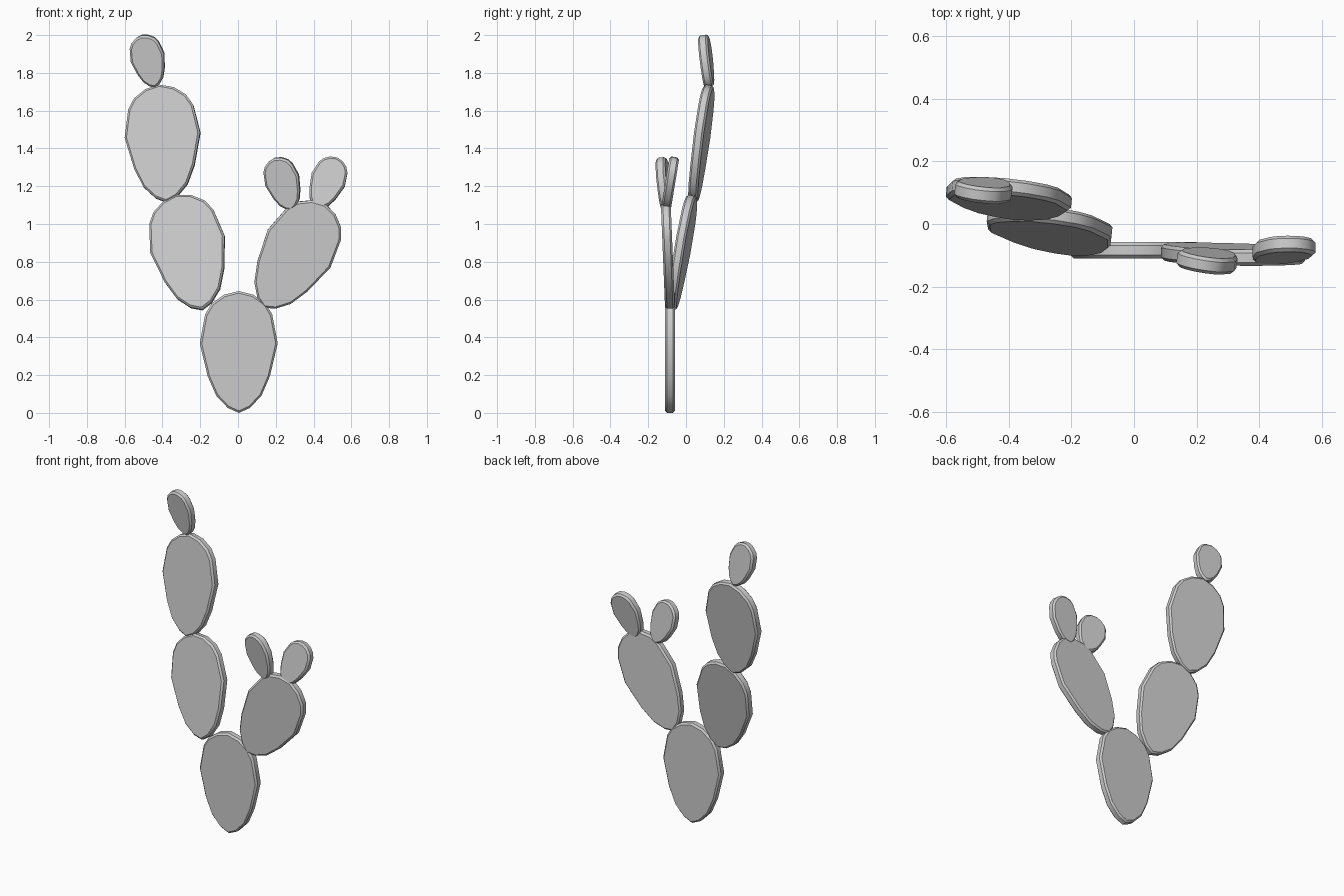
import bpy, bmesh, math
from mathutils import Vector

if "Cube" in bpy.data.objects:
    bpy.data.objects.remove(bpy.data.objects["Cube"])

# egg half-outline: (position along the pad, half width), as fractions of pad length
HALF = [(0.04, 0.09), (0.14, 0.185), (0.30, 0.255), (0.57, 0.32),
        (0.81, 0.275), (0.90, 0.22), (0.97, 0.12)]
OUTLINE = [(0, 0)] + HALF + [(1, 0)] + [(t, -w) for t, w in reversed(HALF)]


def pad(name, tip, top, yaw=0.0, width=1.0, thick=0.052):
    """Flat egg-shaped pad from tip to top; yaw is the slope dy/dx of its plane."""
    tip, top = Vector(tip), Vector(top)
    d = top - tip
    n = Vector((yaw, -1, (d.y - yaw * d.x) / d.z)).normalized()
    u = d.normalized()
    s = u.cross(n).normalized()
    length, rim = d.length, 0.011
    bm = bmesh.new()
    rings = []
    # front face ring, two full-size rim rings, back face ring
    for depth, inset in ((0.5, rim), (0.3, 0), (-0.3, 0), (-0.5, rim)):
        k = 1 - 2 * inset / length
        kw = 1 - inset / (0.32 * length * width)
        rings.append([bm.verts.new(tip + u * ((0.5 + (t - 0.5) * k) * length)
                                   + s * (w * length * width * kw)
                                   + n * (depth * thick)) for t, w in OUTLINE])
    c = len(OUTLINE)
    for a, b in zip(rings, rings[1:]):
        for i in range(c):
            j = (i + 1) % c
            bm.faces.new((a[i], a[j], b[j], b[i]))
    bm.faces.new(rings[0])
    bm.faces.new(rings[-1])
    bmesh.ops.recalc_face_normals(bm, faces=bm.faces)
    me = bpy.data.meshes.new(name)
    bm.to_mesh(me)
    bm.free()
    me.shade_smooth()
    me.set_sharp_from_angle(angle=math.radians(35))
    ob = bpy.data.objects.new(name, me)
    bpy.context.collection.objects.link(ob)
    return ob


# trunk pad
pad("base_pad", (0.005, -0.084, 0.0), (0.003, -0.084, 0.645))

# left branch
pad("left_lower_pad", (-0.19, -0.078, 0.545), (-0.325, 0.035, 1.152), yaw=-0.10)
pad("left_upper_pad", (-0.378, 0.037, 1.115), (-0.415, 0.122, 1.736), yaw=-0.10)
pad("left_top_bud", (-0.437, 0.122, 1.725), (-0.51, 0.094, 2.0), yaw=-0.12)

# right branch
pad("right_lower_pad", (0.137, -0.085, 0.558), (0.464, -0.107, 1.105), width=0.95)
pad("right_inner_bud", (0.287, -0.106, 1.075), (0.194, -0.127, 1.35), yaw=-0.16)
pad("right_outer_bud", (0.415, -0.106, 1.08), (0.525, -0.062, 1.35))
